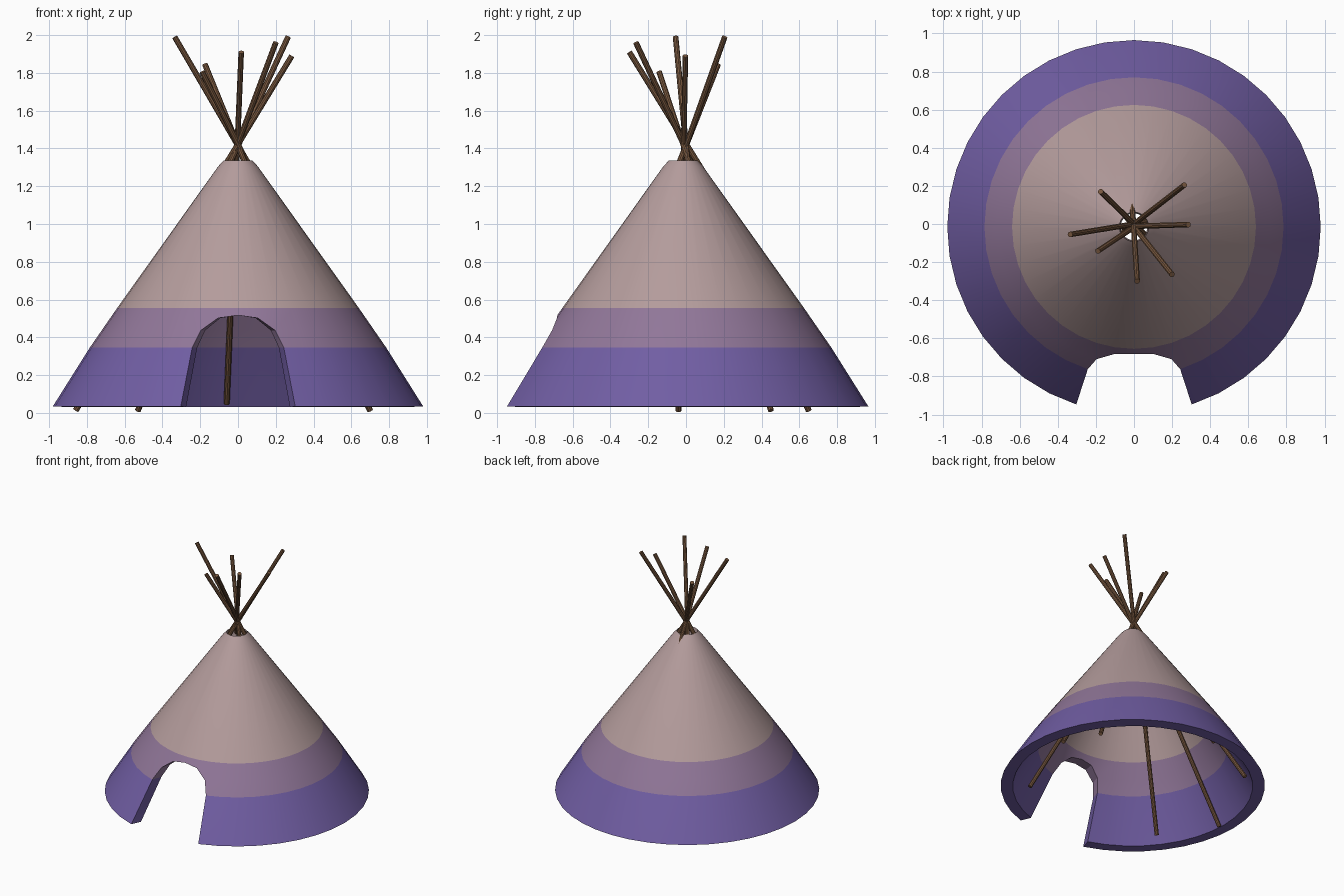
import bpy, bmesh, math
from mathutils import Vector

if "Cube" in bpy.data.objects:
    bpy.data.objects.remove(bpy.data.objects["Cube"])


def material(name, col):
    m = bpy.data.materials.new(name)
    m.diffuse_color = (*col, 1)
    m.use_nodes = True
    m.node_tree.nodes["Principled BSDF"].inputs["Base Color"].default_value = m.diffuse_color
    return m


PURPLE = material("purple_cloth", (0.165, 0.112, 0.37))
MAUVE = material("mauve_cloth", (0.285, 0.185, 0.32))
PINK = material("dusty_pink_cloth", (0.46, 0.335, 0.335))
WOOD = material("brown_wood", (0.19, 0.098, 0.05))


def finish(bm, name, mats):
    bmesh.ops.recalc_face_normals(bm, faces=bm.faces)
    me = bpy.data.meshes.new(name)
    bm.to_mesh(me)
    bm.free()
    ob = bpy.data.objects.new(name, me)
    bpy.context.collection.objects.link(ob)
    for m in mats:
        me.materials.append(m)
    bpy.ops.object.select_all(action='DESELECT')
    ob.select_set(True)
    bpy.context.view_layer.objects.active = ob
    bpy.ops.object.shade_smooth_by_angle(angle=math.radians(30))
    return ob


# Cover profiles as (z, radius), low to high
OUTER = [(0.035, 0.98), (0.345, 0.785), (0.555, 0.64), (1.305, 0.105)]
INNER = [(0.03, 0.89), (0.345, 0.70), (0.555, 0.56), (1.27, 0.07)]
SEGS = 40
ARCH = {0: (0, 0.517), 1: (9, 0.502), 2: (15.8, 0.437)}   # door arch: column -> angle, z


def radius(profile, z):
    for (z0, r0), (z1, r1) in zip(profile, profile[1:]):
        if z <= z1:
            return r0 + (r1 - r0) * (z - z0) / (z1 - z0)
    return profile[-1][1]


def ring(bm, profile, z, r=None, arch=False):
    """Ring of vertices; index 0 faces the front."""
    vs = []
    for i in range(SEGS):
        k = i if i <= SEGS // 2 else i - SEGS
        a, h = k * 360 / SEGS, z
        if arch and abs(k) in ARCH:
            a, h = ARCH[abs(k)]
            a = math.copysign(a, k)
        rr = r if r else radius(profile, h)
        a = math.radians(a)
        vs.append(bm.verts.new((rr * math.sin(a), -rr * math.cos(a) - 0.015, h)))
    return vs


# Cloth cover: double-walled cone with a door gap and open smoke hole
bm = bmesh.new()


def wall(profile):
    z = [p[0] for p in profile]
    return [ring(bm, profile, z[0]), ring(bm, profile, z[1]),
            ring(bm, profile, 0.44, arch=True),
            ring(bm, profile, z[2]), ring(bm, profile, z[3])]


outer, inner = wall(OUTER), wall(INNER)
rim = ring(bm, OUTER, 1.335, r=0.077)
loop = inner[::-1] + outer + [rim]          # closed cross-section
n = len(loop)
door_bands = {2, 3, 4, 5, 6}                # bands missing at the door
for j in range(n):
    a, b = loop[j], loop[(j + 1) % n]
    for i in range(SEGS):
        if j in door_bands and i in (SEGS - 2, SEGS - 1, 0, 1):
            continue
        i2 = (i + 1) % SEGS
        bm.faces.new((a[i], a[i2], b[i2], b[i]))

# Door edge joining the outer and inner walls
path = [(-2, 0), (-2, 1), (-2, 2), (-1, 2), (0, 2), (1, 2), (2, 2), (2, 1), (2, 0)]
for (c0, r0), (c1, r1) in zip(path, path[1:]):
    bm.faces.new((outer[r0][c0], outer[r1][c1], inner[r1][c1], inner[r0][c0]))
bmesh.ops.delete(bm, geom=[v for v in bm.verts if not v.link_faces], context='VERTS')

# Colour bands by height
for f in bm.faces:
    z = f.calc_center_median().z
    f.material_index = 0 if z < 0.345 else 1 if z < 0.555 else 2
finish(bm, "tent_cover", [PURPLE, MAUVE, PINK])


# Poles crossing above the smoke hole: (top, foot)
CROSS = Vector((0, 0, 1.415))
POLES = [
    ((-0.335, -0.055, 1.99), None),
    ((-0.175, 0.17, 1.845), None),
    ((-0.19, -0.142, 1.805), (0.70, 0.45, 0.012)),
    ((0.017, -0.30, 1.91), (-0.06, 0.85, 0.05)),
    ((0.20, -0.265, 1.96), (-0.53, 0.65, 0.012)),
    ((0.265, 0.205, 1.99), None),
    ((0.285, -0.003, 1.89), (-0.86, -0.04, 0.012)),
]
for i, (top, foot) in enumerate(POLES):
    top = Vector(top)
    if foot is None:
        d = CROSS - top
        foot = top + d * ((top.z - 0.05) / -d.z)
    foot = Vector(foot)
    axis = top - foot
    bm = bmesh.new()
    bmesh.ops.create_cone(bm, cap_ends=True, segments=10, radius1=0.016,
                          radius2=0.015, depth=axis.length)
    bm.transform(axis.to_track_quat('Z', 'Y').to_matrix().to_4x4())
    bmesh.ops.translate(bm, verts=bm.verts, vec=(top + foot) / 2)
    finish(bm, f"pole_{i + 1}", [WOOD])
